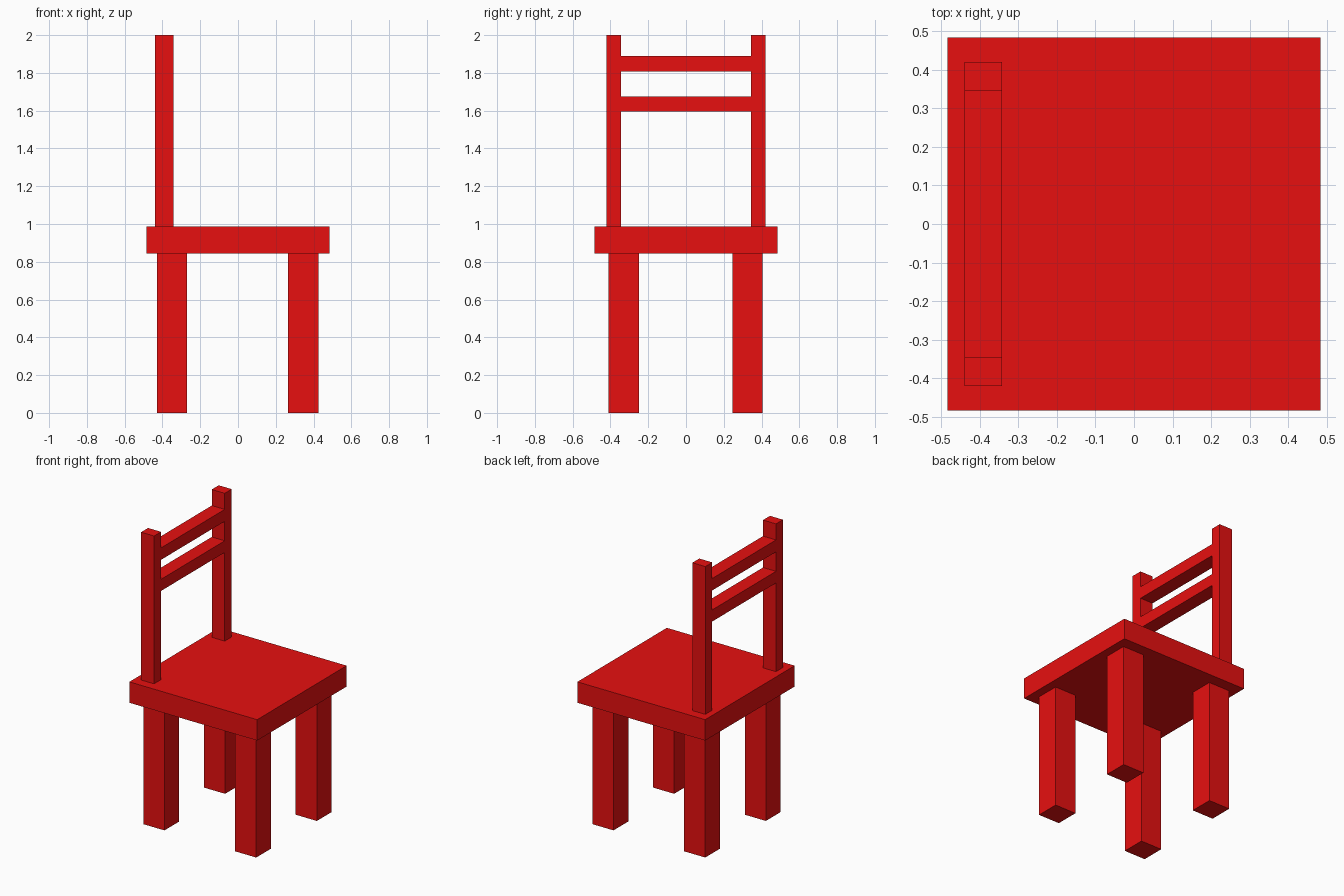
import bpy
import bmesh
from mathutils import Vector

if "Cube" in bpy.data.objects:
    bpy.data.objects.remove(bpy.data.objects["Cube"])

red = bpy.data.materials.new("red_paint")
red.diffuse_color = (0.8, 0.005, 0.005, 1.0)
red.use_nodes = True
red.node_tree.nodes["Principled BSDF"].inputs["Base Color"].default_value = red.diffuse_color


def box(name, x, y, z):
    """Box spanning the given (min, max) ranges."""
    lo, hi = Vector((x[0], y[0], z[0])), Vector((x[1], y[1], z[1]))
    bm = bmesh.new()
    bmesh.ops.create_cube(bm, size=1.0)
    bmesh.ops.scale(bm, vec=hi - lo, verts=bm.verts)
    mesh = bpy.data.meshes.new(name)
    bm.to_mesh(mesh)
    bm.free()
    mesh.materials.append(red)
    obj = bpy.data.objects.new(name, mesh)
    obj.location = (lo + hi) / 2
    bpy.context.collection.objects.link(obj)
    return obj


SEAT_BOTTOM, SEAT_TOP = 0.845, 0.988
BACK_X = (-0.44, -0.342)

# Seat slab
box("seat", (-0.484, 0.484), (-0.484, 0.484), (SEAT_BOTTOM, SEAT_TOP))

# Four square legs
for x_name, cx in (("back", -0.35), ("front", 0.345)):
    for y_name, cy in (("right", -0.33), ("left", 0.326)):
        box(f"{x_name}_{y_name}_leg", (cx - 0.08, cx + 0.08),
            (cy - 0.08, cy + 0.08), (0, SEAT_BOTTOM))

# Backrest posts
box("right_back_post", BACK_X, (-0.42, -0.345), (SEAT_TOP, 2.0))
box("left_back_post", BACK_X, (0.345, 0.42), (SEAT_TOP, 2.0))

# Backrest rails between the posts
for name, z in (("lower_rail", (1.595, 1.675)), ("upper_rail", (1.808, 1.89))):
    box(name, BACK_X, (-0.345, 0.345), z)
